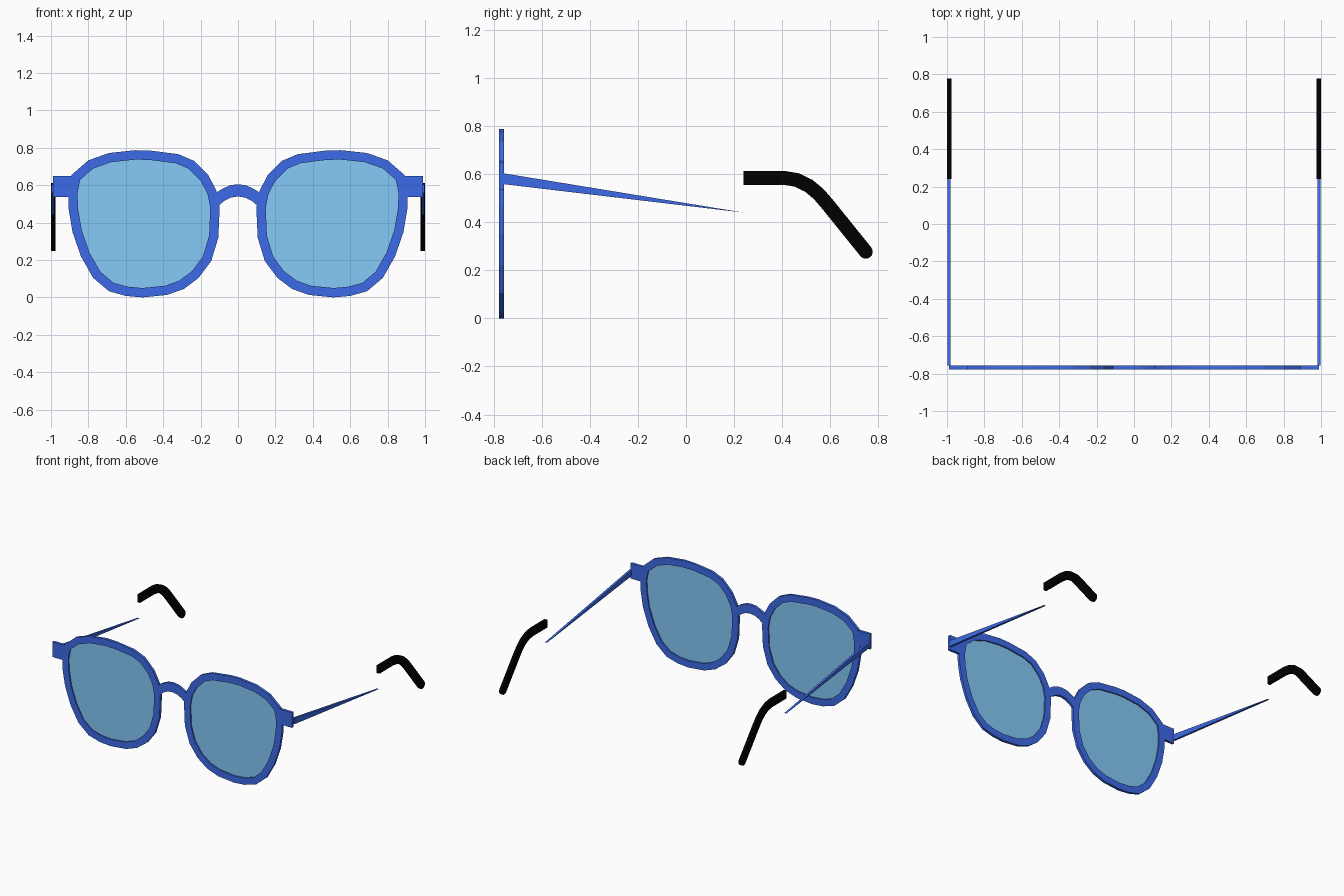
import bpy, bmesh, math
from mathutils import Vector

if "Cube" in bpy.data.objects:
    bpy.data.objects.remove(bpy.data.objects["Cube"])


def material(name, color):
    m = bpy.data.materials.new(name)
    m.diffuse_color = color
    m.use_nodes = True
    m.node_tree.nodes["Principled BSDF"].inputs["Base Color"].default_value = m.diffuse_color
    return m


BLUE = material("frame_blue", (0.048, 0.145, 0.80, 1))
TINT = material("lens_tint", (0.24, 0.59, 0.93, 0.6))
BLACK = material("tip_black", (0.0, 0.0, 0.0, 1))
Y0, Y1 = -0.777, -0.757      # front and back of the frame


def finish(bm, name, mat, mirror=True):
    bmesh.ops.recalc_face_normals(bm, faces=bm.faces)
    me = bpy.data.meshes.new(name)
    bm.to_mesh(me)
    bm.free()
    me.materials.append(mat)
    ob = bpy.data.objects.new(name, me)
    bpy.context.collection.objects.link(ob)
    if mirror:
        mod = ob.modifiers.new("Mirror", 'MIRROR')
        mod.use_mirror_merge = False
    return ob


def extrude(bm, faces, vec):
    r = bmesh.ops.extrude_face_region(bm, geom=faces, use_keep_orig=True)
    vs = [g for g in r["geom"] if isinstance(g, bmesh.types.BMVert)]
    bmesh.ops.translate(bm, verts=vs, vec=vec)


def prism(name, pts, vec, mat, mirror=True):
    bm = bmesh.new()
    f = bm.faces.new([bm.verts.new(p) for p in pts])
    extrude(bm, [f], Vector(vec))
    return finish(bm, name, mat, mirror)


# Rim outline (x, z), right-hand side
outline = [(0.55, 0.787), (0.47, 0.785), (0.32, 0.766), (0.235, 0.73), (0.16, 0.655),
           (0.115, 0.57), (0.098, 0.48), (0.105, 0.32), (0.143, 0.195), (0.21, 0.105),
           (0.29, 0.045), (0.38, 0.013), (0.51, 0.0), (0.60, 0.008), (0.69, 0.033),
           (0.775, 0.105), (0.84, 0.22), (0.885, 0.35), (0.905, 0.47), (0.908, 0.56),
           (0.89, 0.655), (0.80, 0.733), (0.69, 0.772)]


def inset_outline(y):
    bm = bmesh.new()
    f = bm.faces.new([bm.verts.new((x, y, z)) for x, z in outline])
    bm.normal_update()
    r = bmesh.ops.inset_region(bm, faces=[f], thickness=0.05,
                               use_boundary=True, use_even_offset=True)
    return bm, f, r["faces"]


# Rims
bm, inner, ring = inset_outline(Y0)
bmesh.ops.delete(bm, geom=[inner], context='FACES_ONLY')
extrude(bm, ring, Vector((0, Y1 - Y0, 0)))
finish(bm, "rims", BLUE)

# Lenses
bm, inner, ring = inset_outline((Y0 + Y1) / 2)
bmesh.ops.delete(bm, geom=ring, context='FACES')
finish(bm, "lenses", TINT)

# Nose bridge
top = [(0.0, 0.605), (0.04, 0.60), (0.08, 0.583), (0.118, 0.56)]
low = [(0.104, 0.49), (0.075, 0.515), (0.04, 0.533), (0.0, 0.54)]
half = top + low
arch = half + [(-x, z) for x, z in half[::-1] if x > 0]
prism("nose_bridge", [(x, Y0, z) for x, z in arch], (0, Y1 - Y0, 0), BLUE, False)

# Hinge blocks
hinge = [(0.89, 0.65), (0.99, 0.65), (0.99, 0.537), (0.906, 0.537)]
prism("hinge_blocks", [(x, Y0, z) for x, z in hinge], (0, Y1 - Y0, 0), BLUE)

# Temple arms tapering to a point
arm = [(Y1, 0.603), (0.24, 0.440), (Y1, 0.558)]
prism("temple_arms", [(0.980, y, z) for y, z in arm], (0.016, 0, 0), BLUE)

# Ear tips: bent flat strap with a rounded end
R = 0.029
path = [Vector(p) for p in [(0.24, 0.584), (0.41, 0.584), (0.46, 0.576), (0.51, 0.552),
                            (0.552, 0.517), (0.59, 0.473), (0.748, 0.277)]]
upper, lower = [], []
for i, p in enumerate(path):
    d = (path[min(i + 1, len(path) - 1)] - path[max(i - 1, 0)]).normalized()
    if 0 < i < len(path) - 1:
        d = ((path[i + 1] - p).normalized() + (p - path[i - 1]).normalized()).normalized()
    n = Vector((-d.y, d.x)) * R
    upper.append(p + n)
    lower.append(p - n)
a0 = math.atan2(n.y, n.x)
cap = [path[-1] + R * Vector((math.cos(a0 - math.pi * k / 8), math.sin(a0 - math.pi * k / 8)))
       for k in range(1, 8)]
strap = upper + cap + lower[::-1]
prism("ear_tips", [(0.977, y, z) for y, z in strap], (0.023, 0, 0), BLACK)
